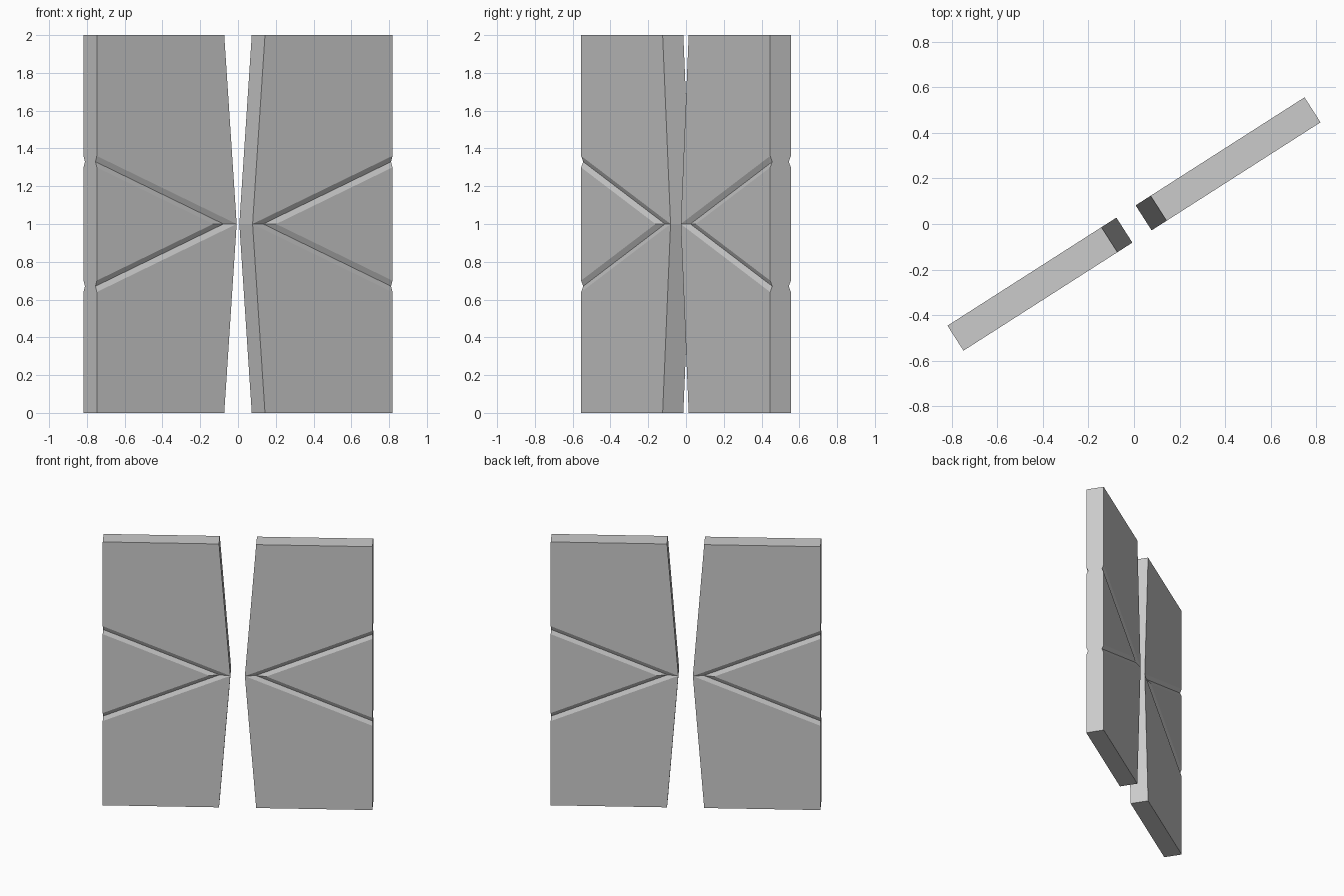
import bpy
from math import radians

if "Cube" in bpy.data.objects:
    bpy.data.objects.remove(bpy.data.objects["Cube"])

ANGLE = 32.6        # turn of the panels about z
H = 0.065           # half thickness
D = 0.013           # groove depth
OUT = 0.929         # outer end
SLOPE = 0.41        # groove rise


def panel(name, turn):
    # One quarter of a panel: x along its length, -y the grooved face, z from mid height
    def rise(x):
        return (OUT - x) * SLOPE
    a, v, l, t = 0.05, 0.125, 0.198, 0.128
    verts = [
        (a, -H, 0), (OUT, -H, rise(a)),            # 0 1 groove upper edge
        (v, D - H, 0), (OUT, D - H, rise(v)),      # 2 3 groove valley
        (l, -H, 0), (OUT, -H, rise(l)),            # 4 5 groove lower edge
        (OUT, -H, 0), (t, -H, 1), (OUT, -H, 1),    # 6 7 8 face corners
        (a, 0, 0), (t, 0, 1), (OUT, 0, 1), (OUT, 0, 0),  # 9-12 middle plane
    ]
    faces = [
        (0, 1, 8, 7), (0, 2, 3, 1), (2, 4, 5, 3), (4, 6, 5),  # grooved face
        (9, 0, 7, 10),                                       # inner end
        (6, 12, 11, 8, 1, 3, 5),                             # outer end
        (7, 8, 11, 10),                                      # top
    ]
    mesh = bpy.data.meshes.new(name)
    mesh.from_pydata(verts, [], faces)
    ob = bpy.data.objects.new(name, mesh)
    bpy.context.collection.objects.link(ob)
    # Mirror front to back and top to bottom
    mod = ob.modifiers.new("mirror", 'MIRROR')
    mod.use_axis = (False, True, True)
    mod.use_clip = True
    ob.location.z = 1
    ob.rotation_euler.z = radians(turn)
    return ob


panel("right_door_panel", ANGLE)
panel("left_door_panel", ANGLE + 180)
